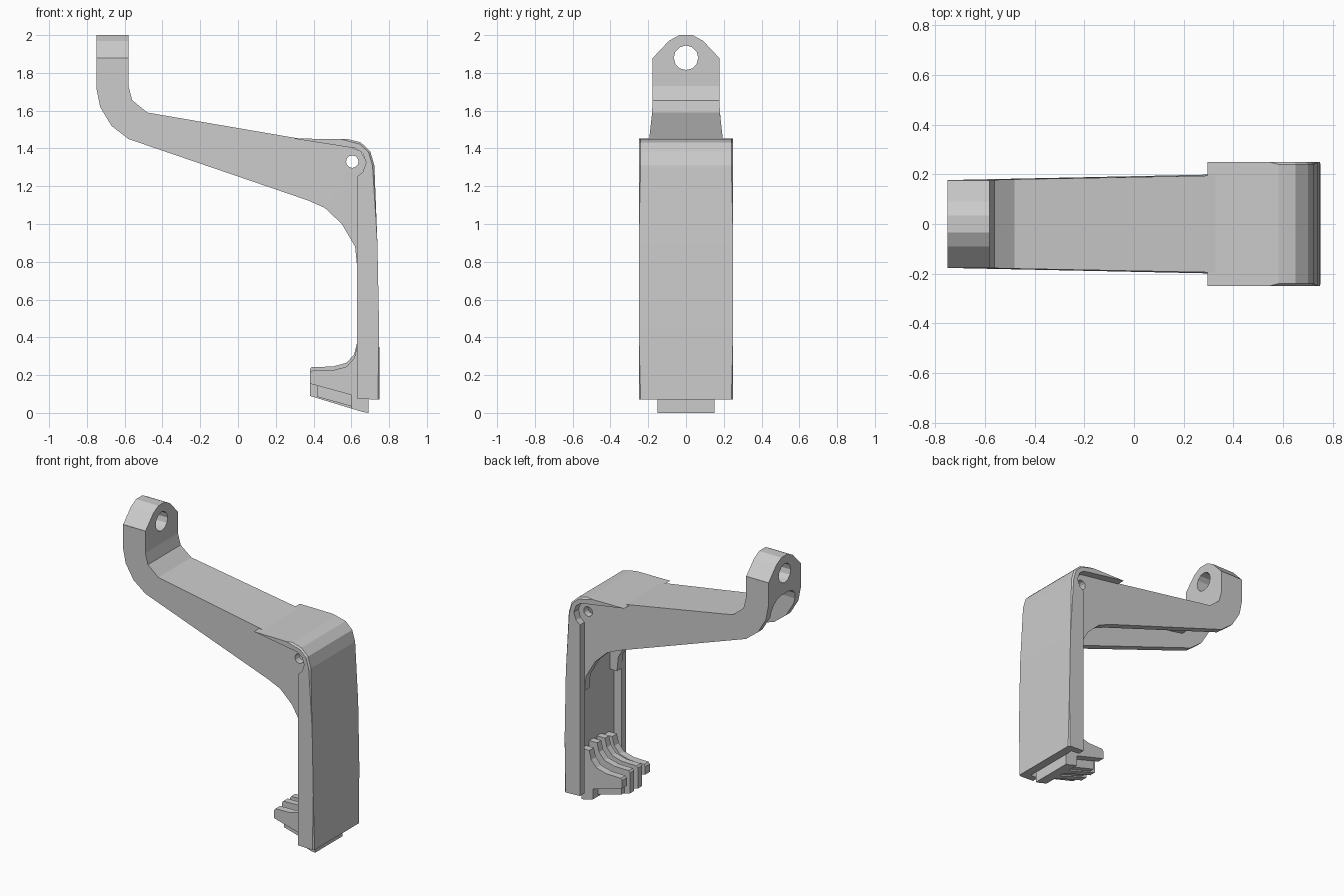
import bpy, bmesh, math
from mathutils import Matrix

if "Cube" in bpy.data.objects:
    bpy.data.objects.remove(bpy.data.objects["Cube"])


def add(name, bm):
    bmesh.ops.recalc_face_normals(bm, faces=bm.faces[:])
    me = bpy.data.meshes.new(name)
    bm.to_mesh(me)
    bm.free()
    ob = bpy.data.objects.new(name, me)
    bpy.context.collection.objects.link(ob)
    return ob


def prism(pts, lo, hi, axis='Y'):
    """Extrude a profile: (x, z) along y, or (y, z) along x."""
    bm = bmesh.new()
    rings = []
    for d in (lo, hi):
        rings.append([bm.verts.new((a, d, b) if axis == 'Y' else (d, a, b)) for a, b in pts])
        bm.faces.new(rings[-1])
    n = len(pts)
    for i in range(n):
        j = (i + 1) % n
        bm.faces.new((rings[0][i], rings[0][j], rings[1][j], rings[1][i]))
    return bm


def taper(bm, narrow, wide):
    for v in bm.verts:
        t = min(max((v.co.x + 0.58) / 0.95, 0), 1)
        v.co.y = math.copysign(narrow + (wide - narrow) * t, v.co.y)


def rod(name, r, loc, axis, sides=12):
    bm = bmesh.new()
    bmesh.ops.create_cone(bm, cap_ends=True, segments=sides, radius1=r, radius2=r, depth=0.8)
    rot = Matrix.Rotation(math.pi / 2, 4, 'Y' if axis == 'X' else 'X')
    bmesh.ops.transform(bm, matrix=Matrix.Translation(loc) @ rot, verts=bm.verts[:])
    return add(name, bm)


def cut(ob, *cutters):
    bpy.context.view_layer.objects.active = ob
    for c in cutters:
        m = ob.modifiers.new("cut", 'BOOLEAN')
        m.operation, m.solver, m.object = 'DIFFERENCE', 'EXACT', c
        bpy.ops.object.modifier_apply(modifier=m.name)
        bpy.data.objects.remove(c)


# Arm with upturned lug and lower web
arm_bm = prism([(-.75, 2), (-.58, 2), (-.58, 1.73), (-.56, 1.655), (-.48, 1.59), (.6, 1.405),
                (.65, 1.385), (.685, 1.32), (.685, .78), (.63, .78), (.62, .88), (.55, 1.0),
                (.46, 1.085), (.37, 1.125), (-.58, 1.45), (-.67, 1.52), (-.73, 1.62),
                (-.75, 1.72)], -1, 1)
taper(arm_bm, .177, .2)
arm = add("arm", arm_bm)

# Open channel under the arm, with a rounded end below the lug
ch = prism([(-.85, 1.74), (-.64, 1.74), (-.62, 1.63), (-.51, 1.53), (.6, 1.35), (.8, 1.3),
            (.8, .6), (.3, .6), (-.85, 1.2)], -1, 1)
taper(ch, .128, .153)
ends = [e for e in ch.edges if all(v.co.z > 1.735 for v in e.verts)
        and abs(e.verts[0].co.y - e.verts[1].co.y) < .01]
bmesh.ops.bevel(ch, geom=ends, offset=.085, segments=3, profile=.5, affect='EDGES')
channel = add("channel_cutter", ch)

# Lug corners and holes
corners = [add("corner_cutter", prism([(s * y, z) for y, z in
           [(.3, 1.88), (.175, 1.88), (.09, 1.97), (.035, 2.0), (.035, 2.1), (.3, 2.1)]],
           -.9, -.5, 'X')) for s in (-1, 1)]
cut(arm, channel, *corners,
    rod("lug_hole", .065, (-.66, 0, 1.88), 'X'),
    rod("pin_hole", .033, (.605, 0, 1.33), 'Y'))

# Cover panel wrapping the arm end, with bevelled outer rim
outer = [(.295, 1.452), (.58, 1.45), (.65, 1.432), (.70, 1.385), (.722, 1.31), (.738, .9),
         (.747, .45), (.75, .07)]
inner = [(.63, .075), (.63, 1.25), (.66, 1.275), (.678, 1.325), (.66, 1.375), (.625, 1.4)]
cb = prism(outer + inner, -.25, .25)
keys = {(round(x, 3), round(z, 3)) for x, z in outer[1:]}
rim = [e for e in cb.edges if abs(e.verts[0].co.y - e.verts[1].co.y) < .01
       and all((round(v.co.x, 3), round(v.co.z, 3)) in keys for v in e.verts)]
bmesh.ops.bevel(cb, geom=rim, offset=.01, segments=1, profile=.5, affect='EDGES')
cover = add("cover", cb)
cut(cover, add("cover_cutter", prism([(.5, -.1), (.69, -.1), (.69, 1.3), (.5, 1.3)], -.202, .202)))

# Curved ribs at the foot: two shallow outer ones, two deep inner ones
for s, side in ((-1, "front"), (1, "back")):
    for kind, y0, y1, drop, base in (("outer", .1, .15, .02, [(.69, .07), (.38, .155)]),
                                     ("inner", .02, .065, 0, [(.69, 0), (.66, .005), (.38, .09)])):
        top = [(.38, .23), (.39, .243), (.5, .245), (.575, .265), (.615, .31), (.63, .37), (.69, .37)]
        lo, hi = sorted((s * y0, s * y1))
        add(f"{side}_{kind}_rib", prism([(x, z - drop) for x, z in top] + base, lo, hi))

# Web between the ribs and the tab below the cover
add("rib_web", prism([(.42, .15), (.69, .12), (.69, .01), (.42, .085)], -.1, .1))
add("foot_tab", prism([(.6, .1), (.69, .1), (.69, 0), (.66, .005), (.6, .023)], -.15, .15))
